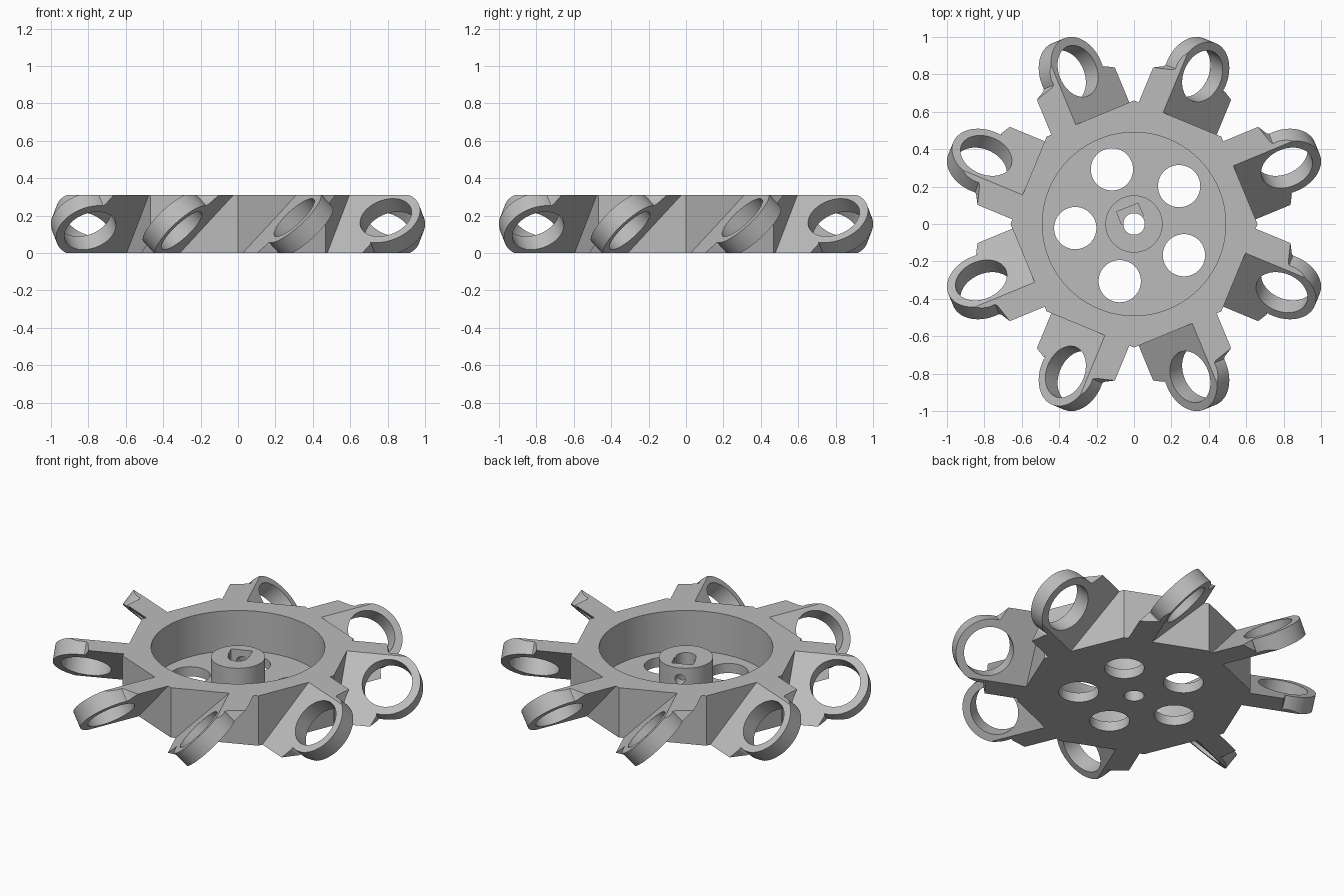
import bpy, math
from mathutils import Matrix, Vector

if "Cube" in bpy.data.objects:
    bpy.data.objects.remove(bpy.data.objects["Cube"], do_unlink=True)

HEIGHT = 0.31
FLOOR = 0.06
HUB_TOP = 0.25
KEY_ANGLE = math.radians(112)

grey = bpy.data.materials.new("plain grey")
grey.use_nodes = True
grey.diffuse_color = (0.5, 0.5, 0.5, 1)
grey.node_tree.nodes["Principled BSDF"].inputs["Base Color"].default_value = (0.5, 0.5, 0.5, 1)


def prism(name, outline, low, high, matrix=Matrix()):
    """Extrude a flat outline from low to high, then transform it."""
    n = len(outline)
    verts = [matrix @ Vector((x, y, z)) for z in (low, high) for x, y in outline]
    faces = [list(range(n))[::-1], list(range(n, 2 * n))]
    faces += [[i, (i + 1) % n, n + (i + 1) % n, n + i] for i in range(n)]
    mesh = bpy.data.meshes.new(name)
    mesh.from_pydata(verts, [], faces)
    mesh.materials.append(grey)
    obj = bpy.data.objects.new(name, mesh)
    bpy.context.collection.objects.link(obj)
    return obj


def circle(radius, x=0, y=0, count=64, start=0.0, sweep=2 * math.pi):
    return [(x + radius * math.cos(start + sweep * i / count),
             y + radius * math.sin(start + sweep * i / count)) for i in range(count)]


def box(x0, x1, y0, y1):
    return [(x0, y0), (x1, y0), (x1, y1), (x0, y1)]


def combine(obj, tool, operation="DIFFERENCE"):
    """Apply a boolean and discard the tool."""
    tool.hide_render = True
    mod = obj.modifiers.new("cut", "BOOLEAN")
    mod.object, mod.operation, mod.solver = tool, operation, "EXACT"
    bpy.context.view_layer.objects.active = obj
    bpy.ops.object.modifier_apply(modifier=mod.name)
    bpy.data.objects.remove(tool, do_unlink=True)


def smooth(obj):
    bpy.ops.object.select_all(action="DESELECT")
    obj.select_set(True)
    bpy.context.view_layer.objects.active = obj
    bpy.ops.object.shade_smooth_by_angle(angle=math.radians(25))


# Octagonal body with a deep round recess, five lightening holes and a bore
apothem = 0.61
body = prism("wheel_body", circle(apothem / math.cos(math.pi / 8), count=8), 0, HEIGHT)
combine(body, prism("recess_cutter", circle(0.49, count=96), FLOOR, 1))
for i in range(5):
    a = KEY_ANGLE + i * math.tau / 5
    hole = circle(0.113, 0.315 * math.cos(a), 0.315 * math.sin(a))
    combine(body, prism("hole_cutter", hole, -1, 1))
combine(body, prism("bore_cutter", circle(0.057), -1, 1))
smooth(body)

# Central hub with bore, nut slot and radial screw hole
turn = Matrix.Rotation(KEY_ANGLE, 4, "Z")
hub = prism("hub", circle(0.153), FLOOR, HUB_TOP)
combine(hub, prism("bore_cutter", circle(0.057), -1, 1))
combine(hub, prism("slot_cutter", box(0.02, 0.095, -0.062, 0.062), 0.11, 1, turn))
screw = turn @ Matrix.Translation((0, 0, 0.18)) @ Matrix.Rotation(math.pi / 2, 4, "Y")
combine(hub, prism("screw_cutter", circle(0.03, count=24), 0.05, 0.3, screw))
smooth(hub)

# Arm plate leaning 45 degrees about its radial axis, ending in a roller ring
lean = Matrix.Translation((0, 0, HEIGHT / 2)) @ Matrix.Rotation(math.pi / 4, 4, "X")
ring_x, ring_r = 0.87, 0.19
reach = math.radians(100)
outline = [(apothem, -0.3), (0.8, -0.3), (0.84, -0.2)]
outline += circle(ring_r, ring_x, 0, 48, -reach, 2 * reach)
outline += [(0.84, 0.2), (0.8, 0.3), (apothem, 0.3)]
arm = prism("roller_arm_1", outline, -0.05, 0.05, lean)
combine(arm, prism("ring_cutter", circle(0.143, ring_x), -0.5, 0.5, lean))
combine(arm, prism("slab_tool", box(0.3, 1.5, -1, 1), 0, HEIGHT), "INTERSECT")
smooth(arm)

# Repeat the arm around the body
for i in range(8):
    part = arm
    if i:
        part = arm.copy()
        part.name = f"roller_arm_{i + 1}"
        bpy.context.collection.objects.link(part)
    part.rotation_euler.z = math.pi / 8 + i * math.pi / 4
